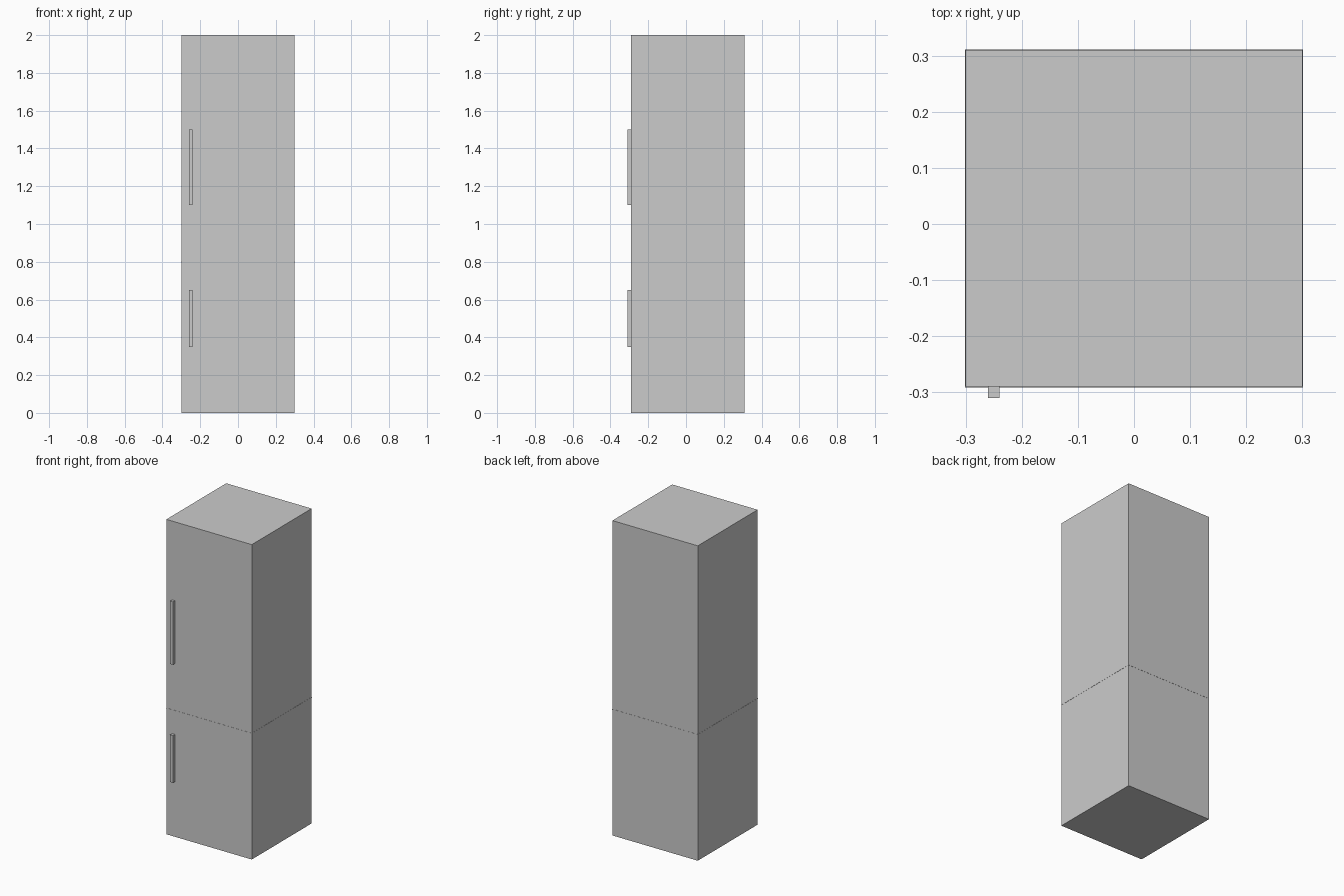
import bpy

if "Cube" in bpy.data.objects:
    bpy.data.objects.remove(bpy.data.objects["Cube"])


def box(name, x, y, z):
    """Box from (min, max) ranges on each axis."""
    ranges = (x, y, z)
    bpy.ops.mesh.primitive_cube_add(size=1, location=[(a + b) / 2 for a, b in ranges])
    ob = bpy.context.object
    ob.name = name
    ob.scale = [b - a for a, b in ranges]
    bpy.ops.object.transform_apply(location=False, rotation=False, scale=True)
    return ob


# Cabinet
box("fridge_body", (-0.3, 0.3), (-0.29, 0.31), (0, 2))

# Thin strip dividing the fridge and freezer doors
box("door_seam", (-0.301, 0.301), (-0.291, 0.311), (0.7975, 0.8025))

# Bar handles, standing on the front face
for name, z in (("fridge_handle", (1.1, 1.5)), ("freezer_handle", (0.35, 0.65))):
    box(name, (-0.26, -0.24), (-0.31, -0.29), z)
